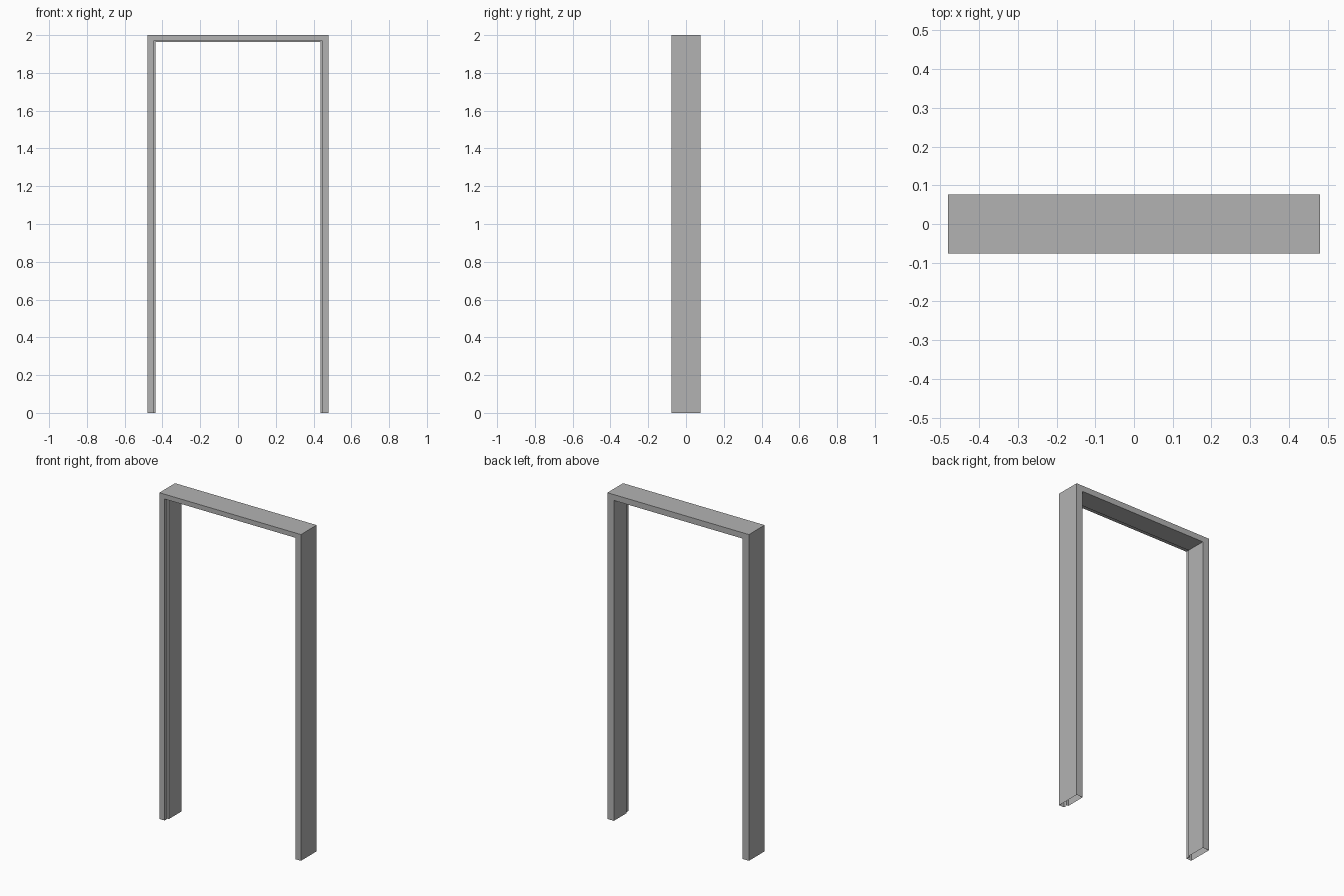
import bpy
import bmesh

cube = bpy.data.objects.get("Cube")
if cube:
    bpy.data.objects.remove(cube, do_unlink=True)

W, H, D = 0.48, 2.0, 0.076      # half width, height, half depth
JAMB, HEAD = 0.044, 0.036       # thickness of the posts and the head

grey = bpy.data.materials.new("frame grey")
grey.use_nodes = True
colour = (0.45, 0.45, 0.45, 1)
grey.diffuse_color = colour
grey.node_tree.nodes["Principled BSDF"].inputs["Base Color"].default_value = colour

# Cross-section: (share of the thickness, depth), with a rebate and seal groove near the front
section = [(0, D), (0, -D), (0.82, -D), (0.82, -0.054), (0.72, -0.054),
           (0.72, -0.048), (1, -0.048), (1, D)]


def ring(bm, side, z_base):
    """One copy of the section; z_base None means the mitred top corner."""
    return [bm.verts.new((side * (W - t * JAMB), y,
                          H - t * HEAD if z_base is None else z_base))
            for t, y in section]


# Hollow frame swept up one post, across the head and down the other post
bm = bmesh.new()
rings = [ring(bm, -1, 0), ring(bm, -1, None), ring(bm, 1, None), ring(bm, 1, 0)]
n = len(section)
for a, b in zip(rings, rings[1:]):
    for i in range(n):
        j = (i + 1) % n
        bm.faces.new((a[i], a[j], b[j], b[i]))
bmesh.ops.recalc_face_normals(bm, faces=bm.faces)
# Make sure the top face points up
top = max(bm.faces, key=lambda f: f.calc_center_median().z)
if top.normal.z < 0:
    bmesh.ops.reverse_faces(bm, faces=bm.faces)

mesh = bpy.data.meshes.new("door_frame")
bm.to_mesh(mesh)
bm.free()
mesh.materials.append(grey)
frame = bpy.data.objects.new("door_frame", mesh)
bpy.context.scene.collection.objects.link(frame)
